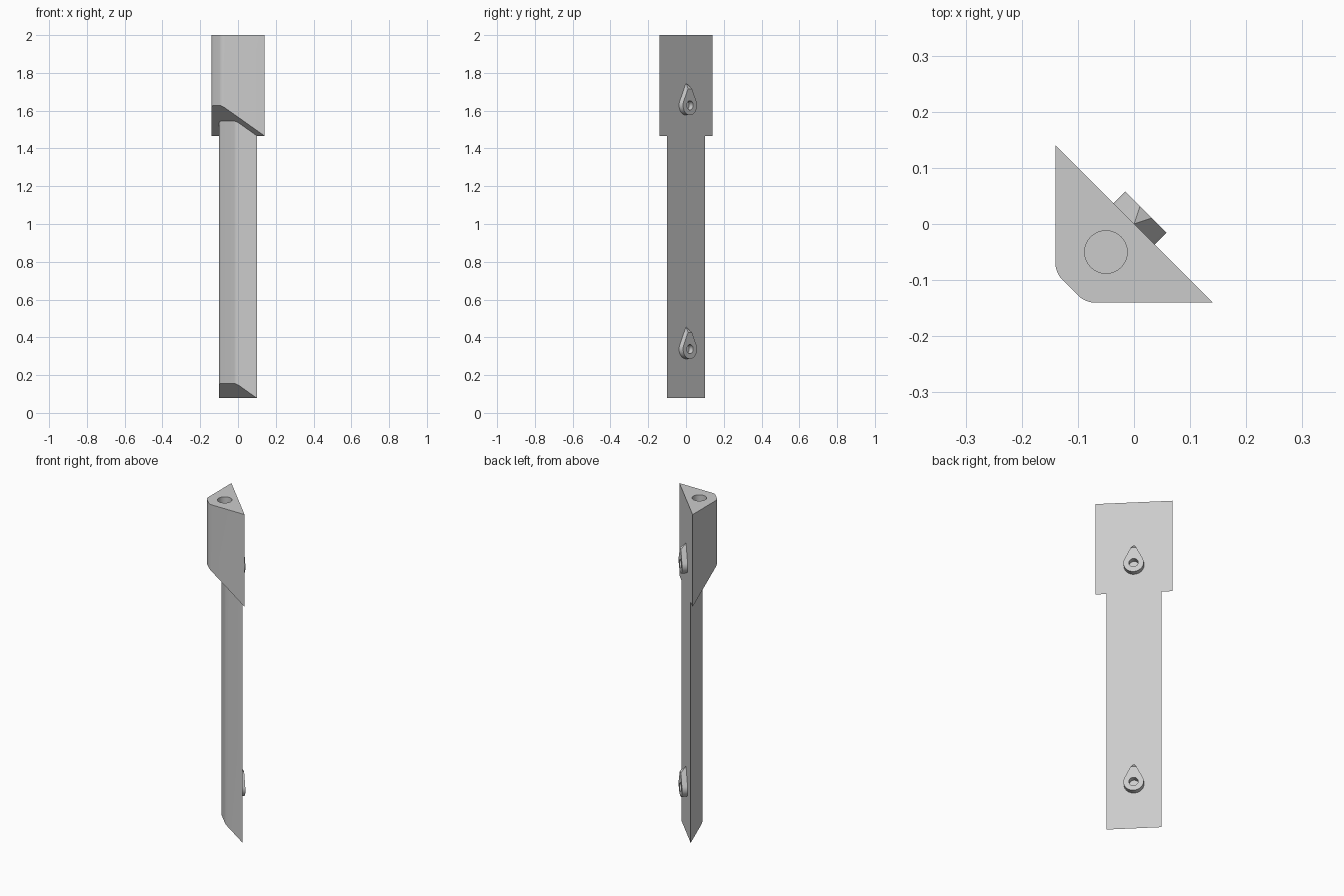
import bpy, bmesh, math
from mathutils import Matrix, Vector

cube = bpy.data.objects.get("Cube")
if cube:
    bpy.data.objects.remove(cube)

grey = bpy.data.materials.new("plain grey")
grey.use_nodes = True
grey.diffuse_color = (0.6, 0.6, 0.6, 1)
grey.node_tree.nodes["Principled BSDF"].inputs["Base Color"].default_value = (0.6, 0.6, 0.6, 1)

OUT = Vector((1, 1, 0)).normalized()      # direction the wide flat back faces
UP = Vector((0, 0, 1))


def prism(name, points, z0, z1, cuts=(), rounded=(), radius=0.016):
    """Extrude an outline, round chosen corners, then trim with planes (point, normal)."""
    bm = bmesh.new()
    verts = [bm.verts.new((x, y, z0)) for x, y in points]
    face = bm.faces.new(verts)
    if rounded:
        bmesh.ops.bevel(bm, geom=[verts[i] for i in rounded], offset=radius,
                        segments=6, profile=0.5, affect='VERTICES')
    top = bmesh.ops.extrude_face_region(bm, geom=bm.faces[:])
    moved = [v for v in top["geom"] if isinstance(v, bmesh.types.BMVert)]
    bmesh.ops.translate(bm, verts=moved, vec=(0, 0, z1 - z0))
    for co, no in cuts:
        cut = bmesh.ops.bisect_plane(bm, geom=bm.verts[:] + bm.edges[:] + bm.faces[:],
                                     plane_co=co, plane_no=no, clear_outer=True)
        rim = [e for e in cut["geom_cut"] if isinstance(e, bmesh.types.BMEdge)]
        bmesh.ops.holes_fill(bm, edges=rim)
    bmesh.ops.recalc_face_normals(bm, faces=bm.faces[:])
    mesh = bpy.data.meshes.new(name)
    bm.to_mesh(mesh)
    bm.free()
    mesh.materials.append(grey)
    obj = bpy.data.objects.new(name, mesh)
    bpy.context.collection.objects.link(obj)
    return obj


def circle(cx, cy, r, n=40):
    return [(cx + r * math.cos(2 * math.pi * i / n), cy + r * math.sin(2 * math.pi * i / n))
            for i in range(n)]


def combine(target, tool, operation):
    mod = target.modifiers.new("combine", 'BOOLEAN')
    mod.object, mod.operation, mod.solver = tool, operation, 'EXACT'
    bpy.context.view_layer.objects.active = target
    bpy.ops.object.modifier_apply(modifier=mod.name)
    bpy.data.objects.remove(tool)


def wedge_outline(a, c):
    """Right triangle with legs on -x and -y, its square corner cut along x + y = -c."""
    return [(-a, a), (-a, a - c), (a - c, -a), (a, -a)]


# Head with sloping underside, and shaft with a sloping foot
head = prism("bar", wedge_outline(0.14, 0.227), 1.3, 2.0,
             cuts=[((0, 0, 1.467), -OUT - UP)], rounded=(1, 2))
shaft = prism("shaft", wedge_outline(0.1, 0.11), -0.1, 1.6,
              cuts=[((0, 0, 0.078), -OUT - UP), ((0, 0, 0), -UP)], rounded=(1, 2))

# The foot slopes down and away from the flat back
combine(head, shaft, 'UNION')

# Round blind hole in the top
combine(head, prism("hole_cutter", circle(-0.05, -0.05, 0.038), 1.8, 2.1), 'DIFFERENCE')

# Merge coplanar pieces
bm = bmesh.new()
bm.from_mesh(head.data)
bmesh.ops.remove_doubles(bm, verts=bm.verts[:], dist=1e-5)
bmesh.ops.dissolve_limit(bm, angle_limit=0.01, verts=bm.verts[:], edges=bm.edges[:])
bm.to_mesh(head.data)
bm.free()

# Teardrop hooks on the flat back, each with a bevelled tip and a round hole
R, TIP, THICK = 0.052, 0.118, 0.03
a0 = math.asin(R / TIP)
steps = 32
teardrop = [(0, TIP)] + [
    (R * math.cos(a), R * math.sin(a))
    for a in (math.pi - a0 + (math.pi + 2 * a0) * i / steps for i in range(steps + 1))]
side = UP.cross(OUT)
parts = [head]
for name, z in (("upper_hook", 1.628), ("lower_hook", 0.338)):
    hook = prism(name, teardrop, 0, THICK, cuts=[((0, TIP, 0), Vector((0, 1, 1)))])
    combine(hook, prism("hook_cutter", circle(0, 0, 0.024), -0.05, 0.1), 'DIFFERENCE')
    m = Matrix((side, UP, OUT)).transposed().to_4x4()
    m.translation = (0, 0, z)
    hook.data.transform(m)
    parts.append(hook)

# Smooth the rounded walls, keep real edges sharp
bpy.ops.object.select_all(action='DESELECT')
for obj in parts:
    obj.select_set(True)
bpy.context.view_layer.objects.active = head
bpy.ops.object.shade_smooth_by_angle(angle=math.radians(25))
